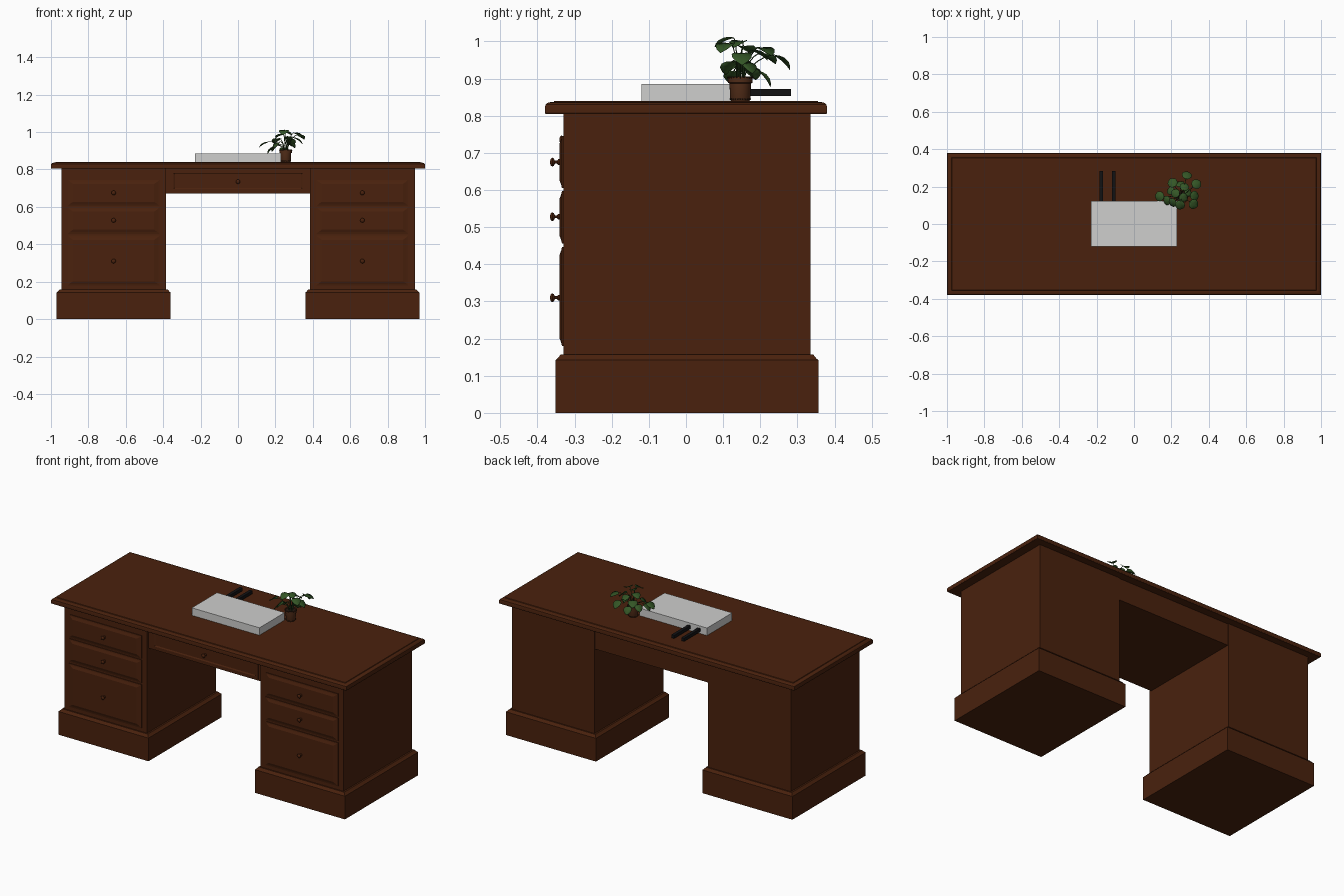
import bpy, bmesh, math
from mathutils import Vector

if "Cube" in bpy.data.objects:
    bpy.data.objects.remove(bpy.data.objects["Cube"])


def material(name, rgb):
    m = bpy.data.materials.new(name)
    m.diffuse_color = (*rgb, 1)
    m.use_nodes = True
    m.node_tree.nodes["Principled BSDF"].inputs["Base Color"].default_value = m.diffuse_color
    return m


WOOD = material("dark_wood", (0.068, 0.0155, 0.004))
GREY = material("light_grey", (0.62, 0.62, 0.61))
BLACK = material("black", (0.006, 0.006, 0.007))
CLAY = material("clay", (0.085, 0.026, 0.009))
SOIL = material("soil", (0.018, 0.009, 0.005))
GREEN = material("leaf_green", (0.035, 0.095, 0.02))
STEM = material("stem_green", (0.02, 0.05, 0.012))


def finish(name, bm, mat, smooth=None):
    bmesh.ops.recalc_face_normals(bm, faces=bm.faces)
    me = bpy.data.meshes.new(name)
    bm.to_mesh(me)
    bm.free()
    me.materials.append(mat)
    ob = bpy.data.objects.new(name, me)
    bpy.context.collection.objects.link(ob)
    if smooth:
        bpy.context.view_layer.objects.active = ob
        ob.select_set(True)
        bpy.ops.object.shade_smooth_by_angle(angle=math.radians(smooth))
        ob.select_set(False)
    return ob


def loft(name, rings, mat, smooth=None):
    """Skin closed rings of points and cap both ends."""
    bm = bmesh.new()
    vs = [[bm.verts.new(p) for p in r] for r in rings]
    n = len(vs[0])
    for a, b in zip(vs, vs[1:]):
        for i in range(n):
            bm.faces.new((a[i], a[(i + 1) % n], b[(i + 1) % n], b[i]))
    bm.faces.new(vs[0])
    bm.faces.new(vs[-1])
    return finish(name, bm, mat, smooth)


CORNERS = ((-1, -1), (1, -1), (1, 1), (-1, 1))


def slab(name, cx, cy, profile, mat, smooth=None):
    """Stacked rectangles: (half x, half y, z)."""
    return loft(name, [[(cx + sx * hx, cy + sy * hy, z) for sx, sy in CORNERS]
                       for hx, hy, z in profile], mat, smooth)


def front_panel(name, cx, cz, profile, mat):
    """Stacked rectangles facing -y: (half x, half z, y)."""
    return loft(name, [[(cx + sx * hx, y, cz + sz * hz) for sx, sz in CORNERS]
                       for hx, hz, y in profile], mat)


def lathe(name, centre, profile, mat, axis="z", sides=20):
    c = Vector(centre)
    rings = []
    for r, h in profile:
        ring = []
        for i in range(sides):
            a = math.tau * i / sides
            u, v = r * math.cos(a), r * math.sin(a)
            ring.append(c + Vector((u, v, h) if axis == "z" else (u, h, v)))
        rings.append(ring)
    return loft(name, rings, mat, 40)


def knob(name, x, y, z):
    lathe(name, (x, y, z), [(0.008, 0.002), (0.008, -0.003), (0.004, -0.006), (0.004, -0.012),
                            (0.010, -0.015), (0.012, -0.019), (0.009, -0.023), (0.003, -0.025)],
          WOOD, "y", 16)


# desktop with rounded, stepped edge
slab("desktop", 0, 0, [(0.998, 0.378, 0.805), (1.0, 0.38, 0.808), (1.0, 0.38, 0.823),
                       (0.998, 0.378, 0.830), (0.992, 0.372, 0.835), (0.982, 0.362, 0.837),
                       (0.976, 0.356, 0.837), (0.974, 0.354, 0.840)], WOOD, 30)

# pedestals, plinths and their drawers
for side, s in (("left", -1), ("right", 1)):
    x = s * 0.665
    slab(side + "_pedestal", x, 0.0025, [(0.28, 0.3325, 0.14), (0.28, 0.3325, 0.806)], WOOD)
    slab(side + "_plinth", x, 0.0025, [(0.305, 0.354, 0), (0.305, 0.354, 0.142),
                                       (0.300, 0.349, 0.146), (0.290, 0.340, 0.157),
                                       (0.275, 0.330, 0.157)], WOOD)
    for row, lo, hi, kz in (("upper", 0.605, 0.745, 0.675), ("middle", 0.456, 0.597, 0.528),
                            ("lower", 0.18, 0.446, 0.31)):
        h = (hi - lo) / 2
        front_panel(f"{side}_{row}_drawer", x, (lo + hi) / 2,
                    [(0.245, h, -0.32), (0.245, h, -0.334), (0.236, h - 0.009, -0.336),
                     (0.217, h - 0.022, -0.341)], WOOD)
        knob(f"{side}_{row}_knob", x, -0.341, kz)

# centre section across the knee space, with a framed drawer
slab("centre_section", 0, 0.0075, [(0.386, 0.3225, 0.672), (0.386, 0.3225, 0.806)], WOOD)
front_panel("centre_drawer", 0, 0.738, [(0.36, 0.056, -0.31), (0.36, 0.056, -0.319),
                                        (0.345, 0.043, -0.319), (0.338, 0.037, -0.315)], WOOD)
knob("centre_knob", 0, -0.316, 0.735)

# pale block on the desk and two dark rods behind it
slab("pale_block", 0, 0.002, [(0.229, 0.122, 0.84), (0.229, 0.122, 0.886)], GREY)
for i, x in enumerate((-0.176, -0.109)):
    slab(f"dark_rod_{i + 1}", x, 0.195, [(0.0095, 0.088, 0.853), (0.0095, 0.088, 0.872)], BLACK)

# plant pot with a beaded rim
PX, PY = 0.255, 0.146
lathe("plant_pot", (PX, PY, 0.84), [(0.025, 0), (0.027, 0.004), (0.029, 0.047), (0.033, 0.049),
                                    (0.034, 0.066), (0.030, 0.066), (0.029, 0.058)], CLAY, sides=24)
lathe("soil", (PX, PY, 0.84), [(0.0295, 0.055), (0.0295, 0.060)], SOIL)
for z, r, label in ((0.845, 0.0265, "foot"), (0.903, 0.034, "rim")):
    bm = bmesh.new()
    for i in range(24):
        a = math.tau * i / 24
        ret = bmesh.ops.create_icosphere(bm, subdivisions=1, radius=0.0024)
        bmesh.ops.translate(bm, verts=ret["verts"],
                            vec=(PX + r * math.cos(a), PY + r * math.sin(a), z))
    finish(f"pot_{label}_beads", bm, SOIL)

# leaves: centre x, y, z, length, droop slope
LEAVES = [
    (0.135, 0.148, 0.935, 0.055, 0.55), (0.175, 0.125, 0.905, 0.050, 0.9),
    (0.205, 0.222, 0.955, 0.055, 0.5), (0.283, 0.262, 0.945, 0.055, 0.9),
    (0.335, 0.215, 0.975, 0.055, 0.4), (0.325, 0.150, 0.955, 0.055, 0.7),
    (0.245, 0.100, 1.000, 0.055, 0.5), (0.320, 0.105, 0.985, 0.055, 0.5),
    (0.270, 0.200, 0.965, 0.050, 0.6), (0.220, 0.165, 0.980, 0.050, 0.4),
    (0.265, 0.140, 0.995, 0.050, 0.35), (0.205, 0.115, 0.930, 0.050, 0.9),
    (0.245, 0.215, 0.900, 0.050, 1.3), (0.195, 0.180, 0.915, 0.048, 0.9),
    (0.290, 0.170, 0.930, 0.045, 0.8),
]
WIDTHS = [(-0.5, 0.12), (-0.42, 0.34), (-0.2, 0.48), (0.1, 0.46), (0.34, 0.27), (0.5, 0.02)]
leaf_bm = bmesh.new()
stem_curve = bpy.data.curves.new("stems", "CURVE")
stem_curve.dimensions = "3D"
stem_curve.bevel_depth = 0.0016
stem_curve.bevel_resolution = 1
stem_curve.resolution_u = 6
stem_curve.use_fill_caps = True
for x, y, z, size, droop in LEAVES:
    c = Vector((x, y, z))
    out = Vector((x - PX, y - PY, 0)).normalized()
    side = Vector((-out.y, out.x, 0))
    along = (out - Vector((0, 0, droop))).normalized()
    up = along.cross(side)
    rows = []
    for t, w in WIDTHS:
        mid = c + along * t * size - up * (0.25 * t * t * size)
        rows.append([leaf_bm.verts.new(mid + side * k * w * size + up * abs(k) * w * 0.25 * size)
                     for k in (-1, 0, 1)])
    for a, b in zip(rows, rows[1:]):
        for i in (0, 1):
            leaf_bm.faces.new((a[i], a[i + 1], b[i + 1], b[i]))
    # stem rising out of the soil to the leaf base
    tip = c - along * 0.46 * size
    root = Vector((PX, PY, 0.897)) + out * 0.01
    sp = stem_curve.splines.new("BEZIER")
    sp.bezier_points.add(1)
    p, q = sp.bezier_points
    rise = Vector((0, 0, 0.035))
    p.co, p.handle_left, p.handle_right = root, root - rise, root + rise
    q.co, q.handle_left, q.handle_right = tip, tip - along * 0.02, tip + along * 0.02
leaves = finish("leaves", leaf_bm, GREEN, 50)
thick = leaves.modifiers.new("thickness", "SOLIDIFY")
thick.thickness = 0.001
stems = bpy.data.objects.new("stems", stem_curve)
stem_curve.materials.append(STEM)
bpy.context.collection.objects.link(stems)
